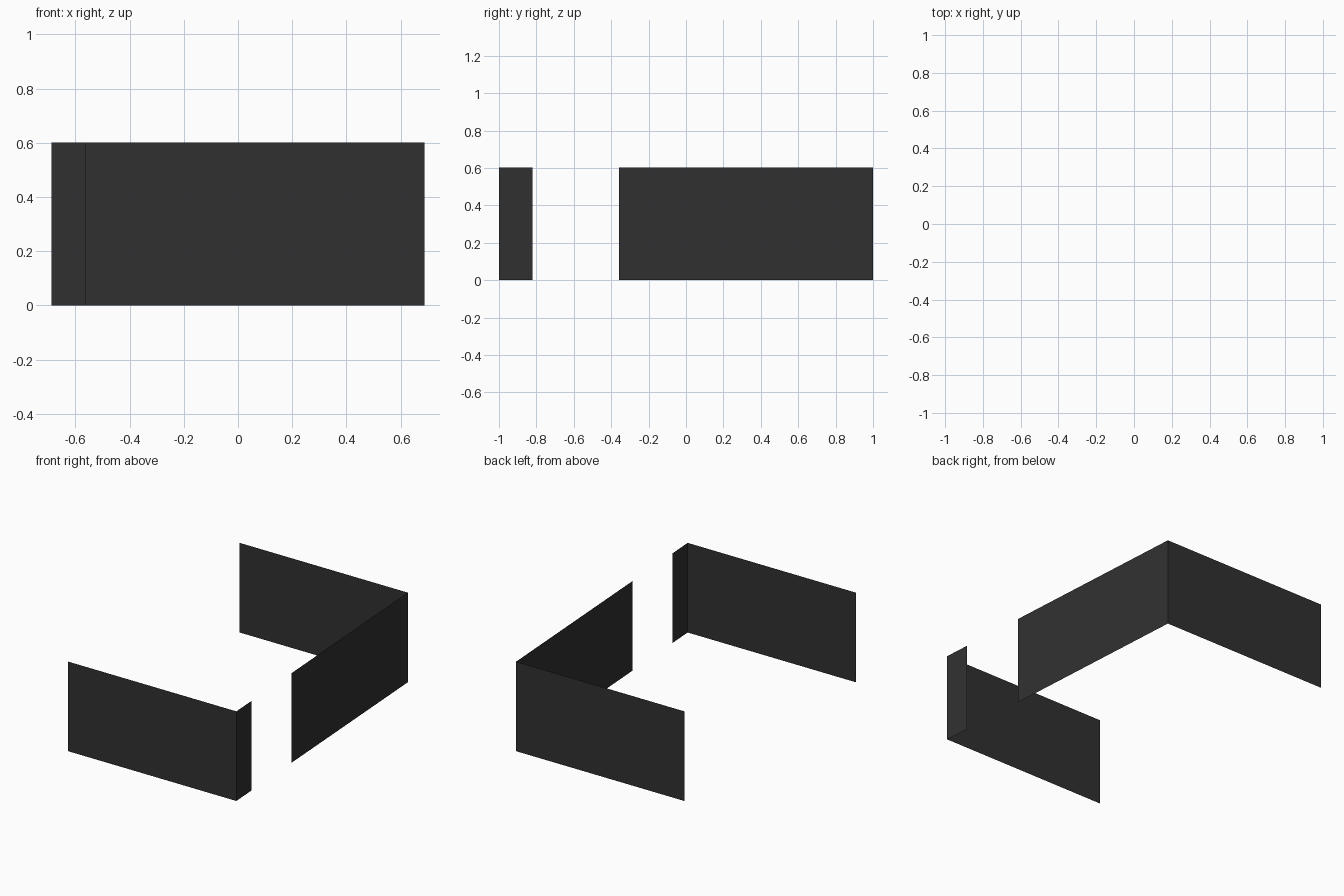
import bpy
from mathutils import Vector

if "Cube" in bpy.data.objects:
    bpy.data.objects.remove(bpy.data.objects["Cube"])

HEIGHT = 0.602
FRONT_RIGHT = Vector((0.688, -1.0))
BACK_RIGHT = Vector((0.562, 1.0))

mat = bpy.data.materials.new("charcoal")
mat.diffuse_color = (0.03, 0.03, 0.03, 1.0)
mat.use_nodes = True
mat.node_tree.nodes["Principled BSDF"].inputs["Base Color"].default_value = mat.diffuse_color


def wall(name, a, b):
    """Thin upright sheet standing on the ground between plan points a and b."""
    verts = [(a[0], a[1], 0), (b[0], b[1], 0),
             (b[0], b[1], HEIGHT), (a[0], a[1], HEIGHT)]
    mesh = bpy.data.meshes.new(name)
    mesh.from_pydata(verts, [], [(0, 1, 2, 3)])
    mesh.materials.append(mat)
    obj = bpy.data.objects.new(name, mesh)
    bpy.context.collection.objects.link(obj)


def side_point(y):
    """Point on the slightly slanted right side line at depth y."""
    return FRONT_RIGHT.lerp(BACK_RIGHT, (y + 1) / 2)


# Front and back walls, offset from each other in x
wall("front_wall", (-0.562, -1.0), FRONT_RIGHT)
wall("back_wall", BACK_RIGHT, (-0.688, 1.0))

# Right side, split by the doorway gap
wall("right_wall_short", FRONT_RIGHT, side_point(-0.821))
wall("right_wall_long", side_point(-0.358), BACK_RIGHT)
